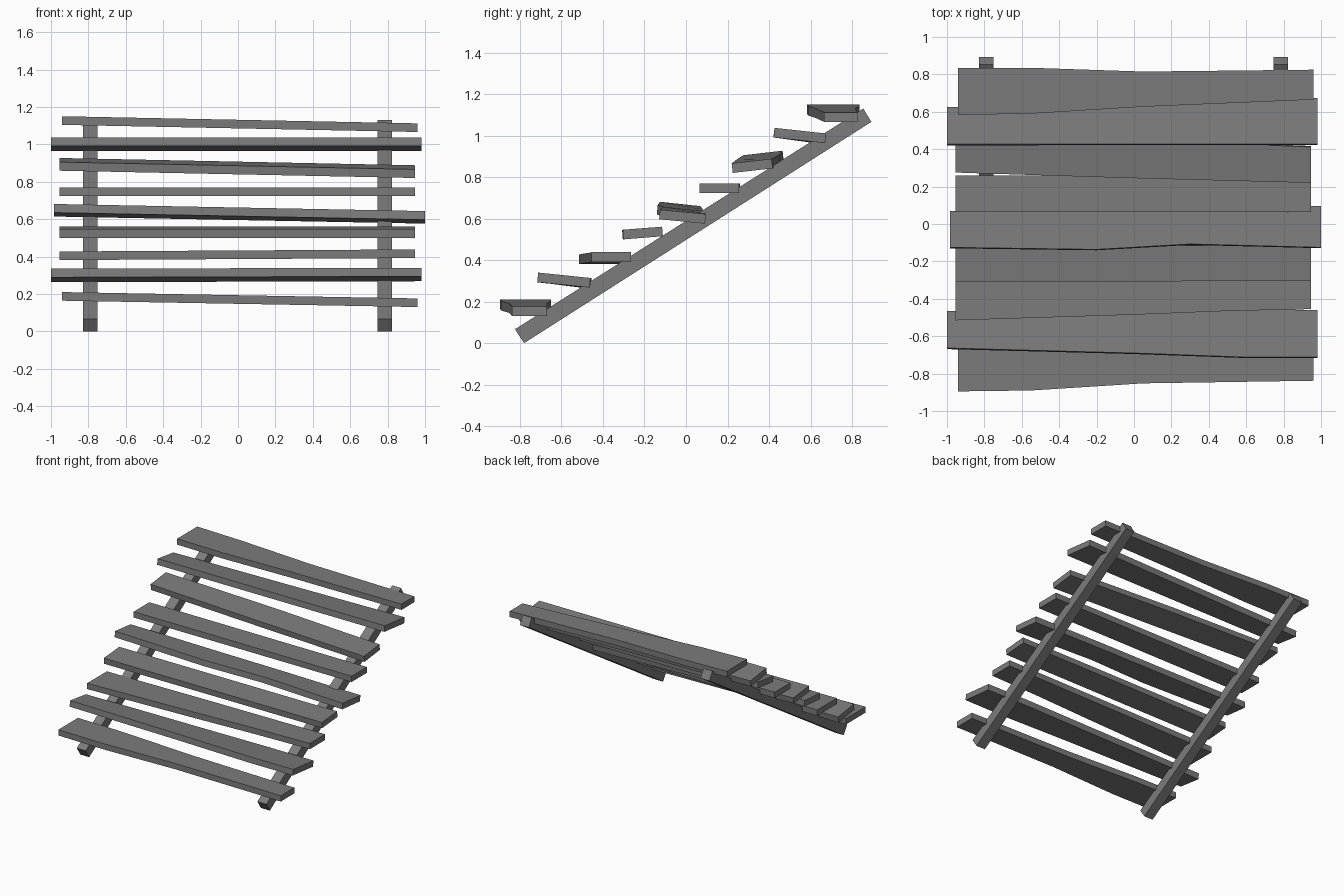
import bpy
import bmesh

cube = bpy.data.objects.get("Cube")
if cube:
    bpy.data.objects.remove(cube)

grey = bpy.data.materials.new("worn grey wood")
grey.use_nodes = True
GREY = (0.2, 0.2, 0.2, 1)
grey.diffuse_color = GREY
grey.node_tree.nodes["Principled BSDF"].inputs["Base Color"].default_value = GREY


def loft(name, sections):
    """Join four-cornered sections into one closed solid."""
    bm = bmesh.new()
    rings = [[bm.verts.new(p) for p in s] for s in sections]
    for a, b in zip(rings, rings[1:]):
        for i in range(4):
            j = (i + 1) % 4
            bm.faces.new((a[i], a[j], b[j], b[i]))
    bm.faces.new(rings[0])
    bm.faces.new(rings[-1])
    bmesh.ops.recalc_face_normals(bm, faces=bm.faces)
    mesh = bpy.data.meshes.new(name)
    bm.to_mesh(mesh)
    bm.free()
    mesh.materials.append(grey)
    bpy.context.collection.objects.link(bpy.data.objects.new(name, mesh))


def plank(name, stations, z_left, z_right, rise=0.0, thick=0.046):
    """stations: (x, front y, back y); z is the top front edge at each end;
    rise is how much higher the back edge lies than the front edge."""
    x0, x1 = stations[0][0], stations[-1][0]
    sections = []
    for x, front, back in stations:
        z = z_left + (z_right - z_left) * (x - x0) / (x1 - x0)
        lean = rise * thick / (back - front)
        sections.append([(x, front, z), (x, back, z + rise),
                         (x, back + lean, z + rise - thick),
                         (x, front + lean, z - thick)])
    loft(name, sections)


# Two sloping side beams
BEAM = [(-0.78, 0), (-0.824, 0.067), (0.854, 1.13), (0.893, 1.066)]
for side, x in (("right", -0.79), ("left", 0.785)):
    loft(side + "_beam", [[(x + d, y, z) for y, z in BEAM] for d in (-0.039, 0.039)])

# Uneven planks, lowest first
plank("plank_1", [(-0.94, -0.895, -0.65), (-0.55, -0.89, -0.65),
                  (0.05, -0.852, -0.67), (0.96, -0.838, -0.67)], 0.21, 0.176)
plank("plank_2", [(-1, -0.663, -0.465), (0, -0.69, -0.46),
                  (0.6, -0.712, -0.455), (0.98, -0.712, -0.46)], 0.335, 0.34, -0.026)
plank("plank_3", [(-0.955, -0.515, -0.27), (0, -0.485, -0.265),
                  (0.5, -0.465, -0.265), (0.945, -0.455, -0.265)], 0.427, 0.438)
plank("plank_4", [(-0.955, -0.308, -0.115), (0.945, -0.305, -0.115)], 0.546, 0.546, 0.015)
plank("plank_5", [(-0.985, -0.125, 0.07), (-0.2, -0.136, 0.08),
                  (0.3, -0.107, 0.09), (1, -0.125, 0.096)], 0.681, 0.643, -0.021)
plank("plank_6", [(-0.955, 0.065, 0.26), (0.945, 0.065, 0.255)], 0.769, 0.769)
plank("plank_7", [(-0.955, 0.275, 0.465), (0, 0.245, 0.45),
                  (0.945, 0.22, 0.412)], 0.905, 0.866, 0.022)
plank("plank_8", [(-1, 0.427, 0.625), (0.98, 0.427, 0.675)], 1.037, 1.037, -0.027)
plank("plank_9", [(-0.94, 0.583, 0.835), (-0.55, 0.59, 0.835),
                  (0.05, 0.627, 0.815), (0.96, 0.665, 0.825)], 1.15, 1.112)
